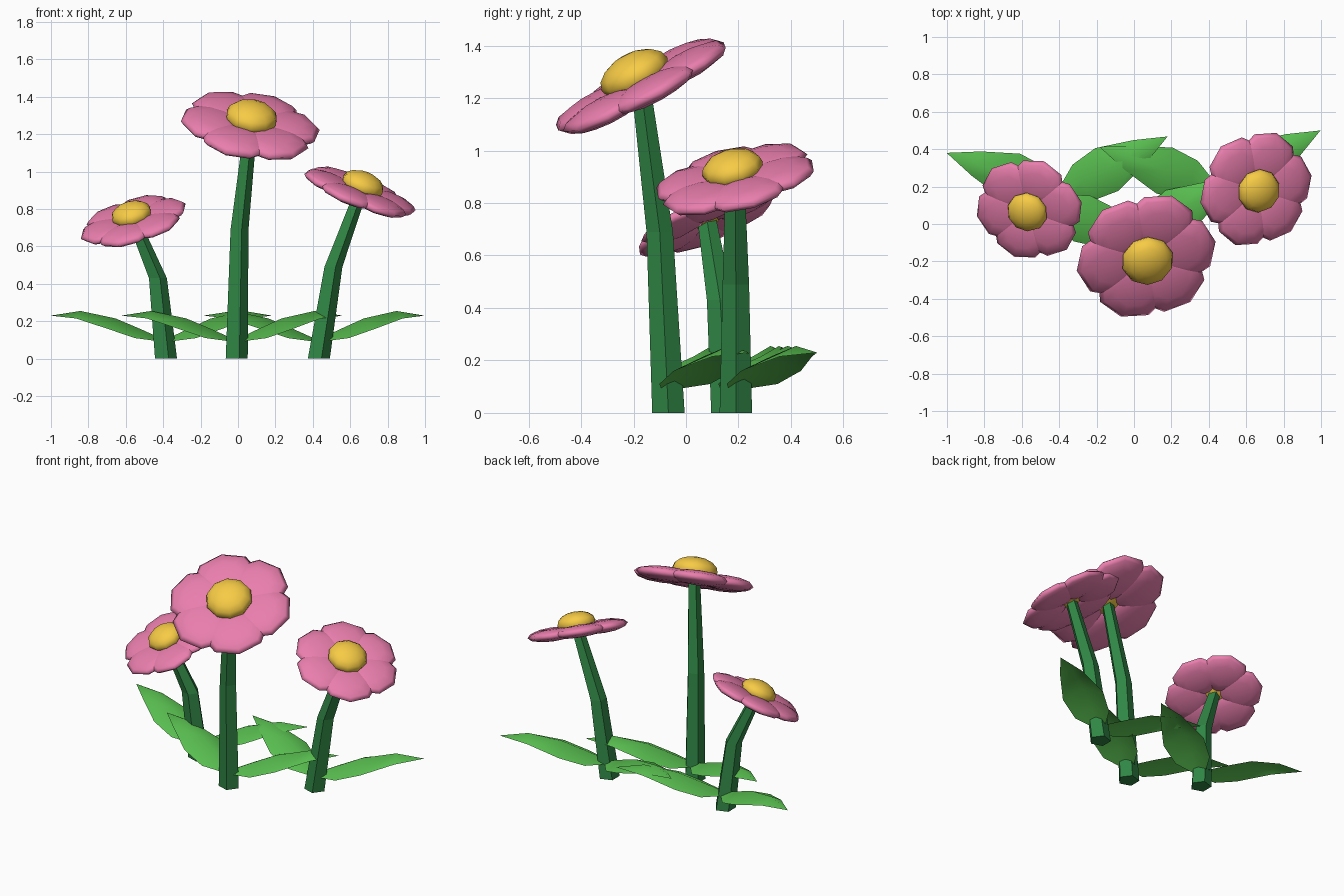
import bpy, bmesh, math
from mathutils import Vector, Matrix

if "Cube" in bpy.data.objects:
    bpy.data.objects.remove(bpy.data.objects["Cube"])


def material(name, rgb):
    m = bpy.data.materials.new(name)
    m.diffuse_color = (*rgb, 1)
    m.use_nodes = True
    m.node_tree.nodes["Principled BSDF"].inputs["Base Color"].default_value = m.diffuse_color
    return m


PINK = material("petal_pink", (0.82, 0.21, 0.42))
YELLOW = material("centre_yellow", (0.93, 0.60, 0.06))
STEM = material("stem_green", (0.03, 0.24, 0.06))
LEAF = material("leaf_green", (0.10, 0.52, 0.08))


def finish(name, bm, mat, smooth=False):
    for f in bm.faces:
        f.smooth = smooth
    mesh = bpy.data.meshes.new(name)
    bm.to_mesh(mesh)
    bm.free()
    mesh.materials.append(mat)
    ob = bpy.data.objects.new(name, mesh)
    bpy.context.collection.objects.link(ob)
    return ob


def head_frame(center, normal):
    q = Vector((0, 0, 1)).rotation_difference(Vector(normal).normalized())
    return Matrix.Translation(center) @ q.to_matrix().to_4x4()


# ring of six flattened low-poly petals
def petals(name, frame, R):
    bm = bmesh.new()
    for k in range(6):
        m = (frame @ Matrix.Rotation(math.radians(60 * k + 11), 4, 'Z')
             @ Matrix.Translation((0.54 * R, 0, 0))
             @ Matrix.Diagonal((0.46 * R, 0.52 * R, 0.12 * R, 1)))
        bmesh.ops.create_uvsphere(bm, u_segments=8, v_segments=6, radius=1, matrix=m)
    finish(name, bm, PINK, True)


# domed flower centre
def centre(name, frame, R):
    bm = bmesh.new()
    r = 0.37 * R
    m = frame @ Matrix.Translation((0, 0, 0.14 * R)) @ Matrix.Diagonal((r, r, 0.57 * r, 1))
    bmesh.ops.create_uvsphere(bm, u_segments=10, v_segments=8, radius=1, matrix=m)
    finish(name, bm, YELLOW, True)


# five-sided tapering stem through three rings
def stem(name, path):
    bm = bmesh.new()
    rings = []
    for p, r in zip(path, (0.065, 0.053, 0.038)):
        rings.append([bm.verts.new(Vector(p) + Vector((r * math.cos(a), r * math.sin(a), 0)))
                      for a in (math.tau * i / 5 for i in range(5))])
    for a, b in zip(rings, rings[1:]):
        for i in range(5):
            j = (i + 1) % 5
            bm.faces.new((a[i], a[j], b[j], b[i]))
    bm.faces.new(rings[0][::-1])
    bm.faces.new(rings[-1])
    finish(name, bm, STEM)


# arched leaf with a raised midrib: along, half width, rib height, edge height
LEAF_ROWS = [(0.0, 0.03, 0.10, 0.09), (0.13, 0.11, 0.155, 0.11),
             (0.28, 0.13, 0.215, 0.16), (0.48, 0.07, 0.255, 0.215)]


def leaf(name, base, angle):
    bm = bmesh.new()
    m = Matrix.Translation((base[0], base[1], 0)) @ Matrix.Rotation(math.radians(angle), 4, 'Z')
    rows = [[bm.verts.new(m @ Vector(c)) for c in ((u, -w, e), (u, 0, z), (u, w, e))]
            for u, w, z, e in LEAF_ROWS]
    tip = bm.verts.new(m @ Vector((0.65, 0, 0.23)))
    for a, b in zip(rows, rows[1:]):
        for i in range(2):
            bm.faces.new((a[i], b[i], b[i + 1], a[i + 1]))
    for i in range(2):
        bm.faces.new((rows[-1][i], tip, rows[-1][i + 1]))
    finish(name, bm, LEAF, True)


# flowers: stem base, stem bend, head centre, head facing, head radius
FLOWERS = {
    "left": ((-0.391, 0.158, 0), (-0.433, 0.13, 0.43), (-0.56, 0.08, 0.735), (-0.25, -0.38, 0.89), 0.298),
    "middle": ((-0.013, -0.067, 0), (0.003, -0.10, 0.69), (0.065, -0.172, 1.245), (0.15, -0.46, 0.875), 0.38),
    "right": ((0.426, 0.19, 0), (0.505, 0.19, 0.49), (0.652, 0.187, 0.89), (0.35, -0.22, 0.91), 0.321),
}
for side, (base, bend, top, normal, R) in FLOWERS.items():
    frame = head_frame(top, normal)
    stem(side + "_stem", (base, bend, top))
    petals(side + "_petals", frame, R)
    centre(side + "_flower_centre", frame, R)
    leaf(side + "_leaf_a", base, 160)
    leaf(side + "_leaf_b", base, 28.5)
